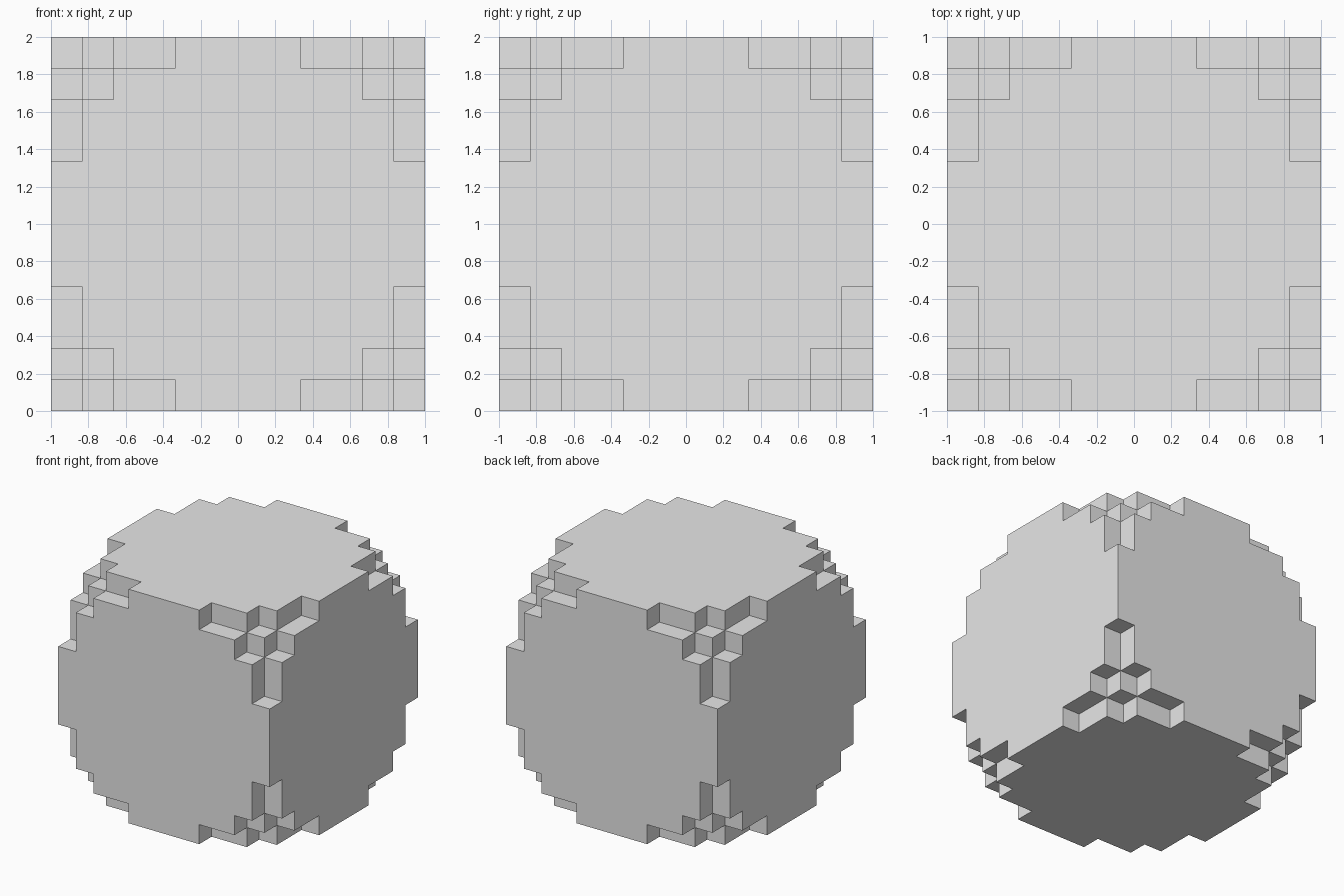
import bpy
import bmesh
from itertools import product
from mathutils import Vector

old = bpy.data.objects.get("Cube")
if old:
    bpy.data.objects.remove(old, do_unlink=True)

UNIT = 1 / 6                             # one block; the cube is 12 blocks wide
CUTS = [-6, -5, -4, -2, 2, 4, 5, 6]      # planes where the steps fall
COUNT = len(CUTS) - 1
NOTCHES = [(4, 1, 1), (2, 2, 1)]         # blocks cut from each corner, any orientation


def depth(i):
    """Blocks between a slab and the nearest outer face."""
    return 6 - max(abs(CUTS[i]), abs(CUTS[i + 1]))


def solid(cell):
    if any(i < 0 or i >= COUNT for i in cell):
        return False
    depths = sorted((depth(i) for i in cell), reverse=True)
    return not any(all(d < n for d, n in zip(depths, notch)) for notch in NOTCHES)


# Skin between filled and empty cells
bm = bmesh.new()
for cell in product(range(COUNT), repeat=3):
    if not solid(cell):
        continue
    for axis, side in product(range(3), (0, 1)):
        beyond = list(cell)
        beyond[axis] += 2 * side - 1
        if solid(beyond):
            continue
        u, v = (axis + 1) % 3, (axis + 2) % 3
        ring = []
        for du, dv in ((0, 0), (1, 0), (1, 1), (0, 1)):
            corner = list(cell)
            corner[axis] += side
            corner[u] += du
            corner[v] += dv
            ring.append(bm.verts.new(Vector([CUTS[i] for i in corner]) * UNIT))
        bm.faces.new(ring if side else ring[::-1])

# Weld the skin and merge flat areas into single faces
bmesh.ops.remove_doubles(bm, verts=bm.verts, dist=0.001)
bmesh.ops.dissolve_limit(bm, angle_limit=0.01, verts=bm.verts, edges=bm.edges)
bmesh.ops.translate(bm, verts=bm.verts, vec=(0, 0, 1))

mesh = bpy.data.meshes.new("stepped_corner_cube")
bm.to_mesh(mesh)
bm.free()
block = bpy.data.objects.new("stepped_corner_cube", mesh)
bpy.context.collection.objects.link(block)

# Plain grey
grey = bpy.data.materials.new("light_grey")
grey.use_nodes = True
color = (0.8, 0.8, 0.8, 1)
grey.diffuse_color = color
grey.node_tree.nodes["Principled BSDF"].inputs["Base Color"].default_value = color
mesh.materials.append(grey)
